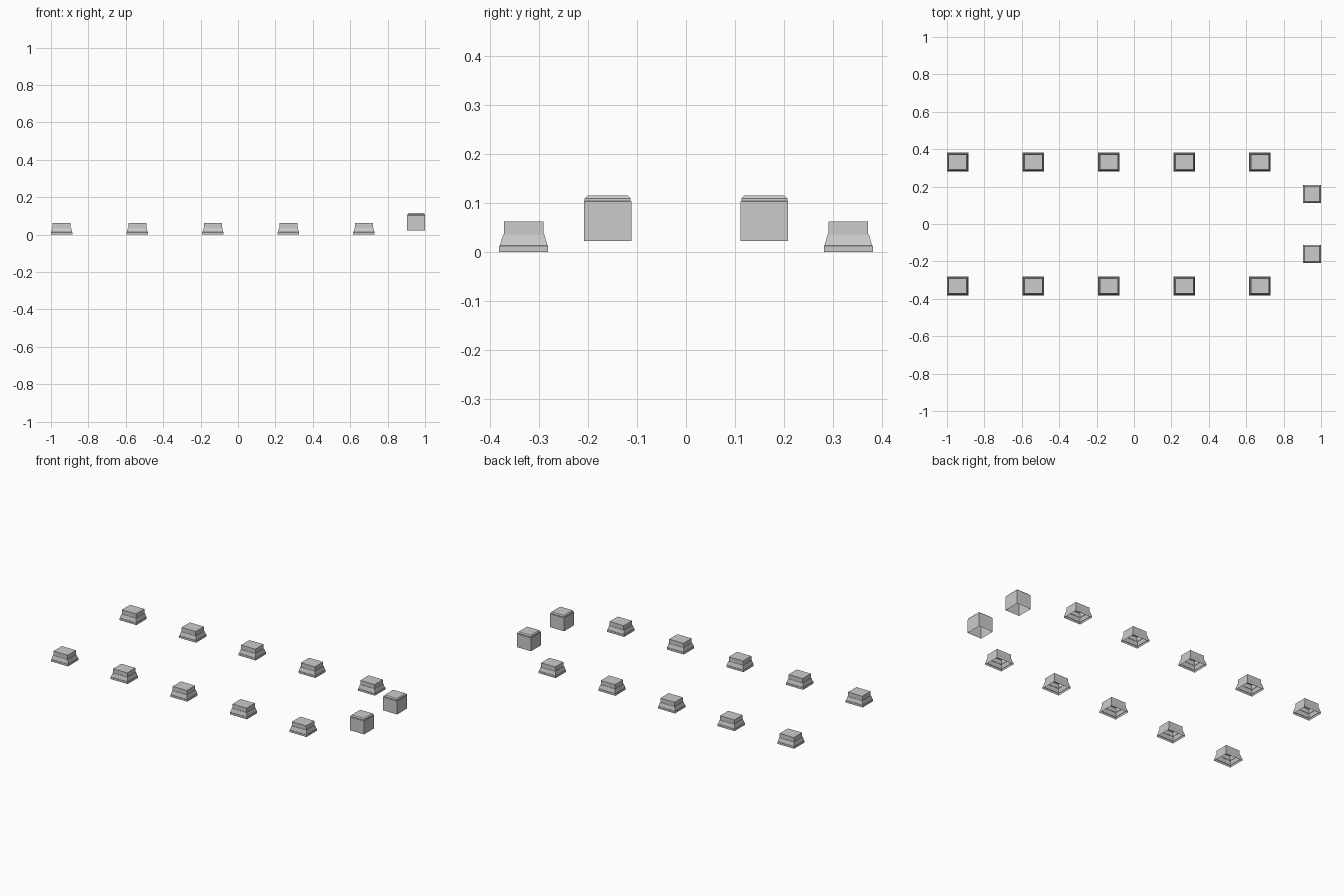
import bpy, bmesh

if "Cube" in bpy.data.objects:
    bpy.data.objects.remove(bpy.data.objects["Cube"])


def stepped_shell(name, cx, cy, rings):
    """Rectangular shell, open below: each ring is (half x, half y, z)."""
    bm = bmesh.new()
    prev = None
    for hx, hy, z in rings:
        ring = [bm.verts.new((cx + sx * hx, cy + sy * hy, z))
                for sx, sy in ((-1, -1), (1, -1), (1, 1), (-1, 1))]
        if prev:
            for i in range(4):
                j = (i + 1) % 4
                bm.faces.new((prev[i], prev[j], ring[j], ring[i]))
        prev = ring
    bm.faces.new(prev)
    mesh = bpy.data.meshes.new(name)
    bm.to_mesh(mesh)
    bm.free()
    obj = bpy.data.objects.new(name, mesh)
    bpy.context.collection.objects.link(obj)
    return obj


# Stepped pedestal: plinth, sloped collar, upper block
PEDESTAL = [(0.0575, 0.050, 0.0), (0.0575, 0.050, 0.012),
            (0.056, 0.0485, 0.013), (0.050, 0.042, 0.036),
            (0.048, 0.040, 0.036), (0.048, 0.040, 0.062)]

# Raised end block: plain body, thin lip, chamfered cap
END_BLOCK = [(0.048, 0.0485, 0.022), (0.048, 0.0485, 0.103),
             (0.0465, 0.047, 0.104), (0.0465, 0.047, 0.109),
             (0.041, 0.041, 0.115)]

for side, label in ((-1, "front"), (1, "back")):
    # Row of five pedestals along each long side
    for i in range(5):
        stepped_shell(f"pedestal_{label}_{i + 1}",
                      -0.9425 + i * 0.404, side * 0.331, PEDESTAL)
    # Block at the right-hand end
    stepped_shell(f"end_block_{label}", 0.952, side * 0.160, END_BLOCK)
